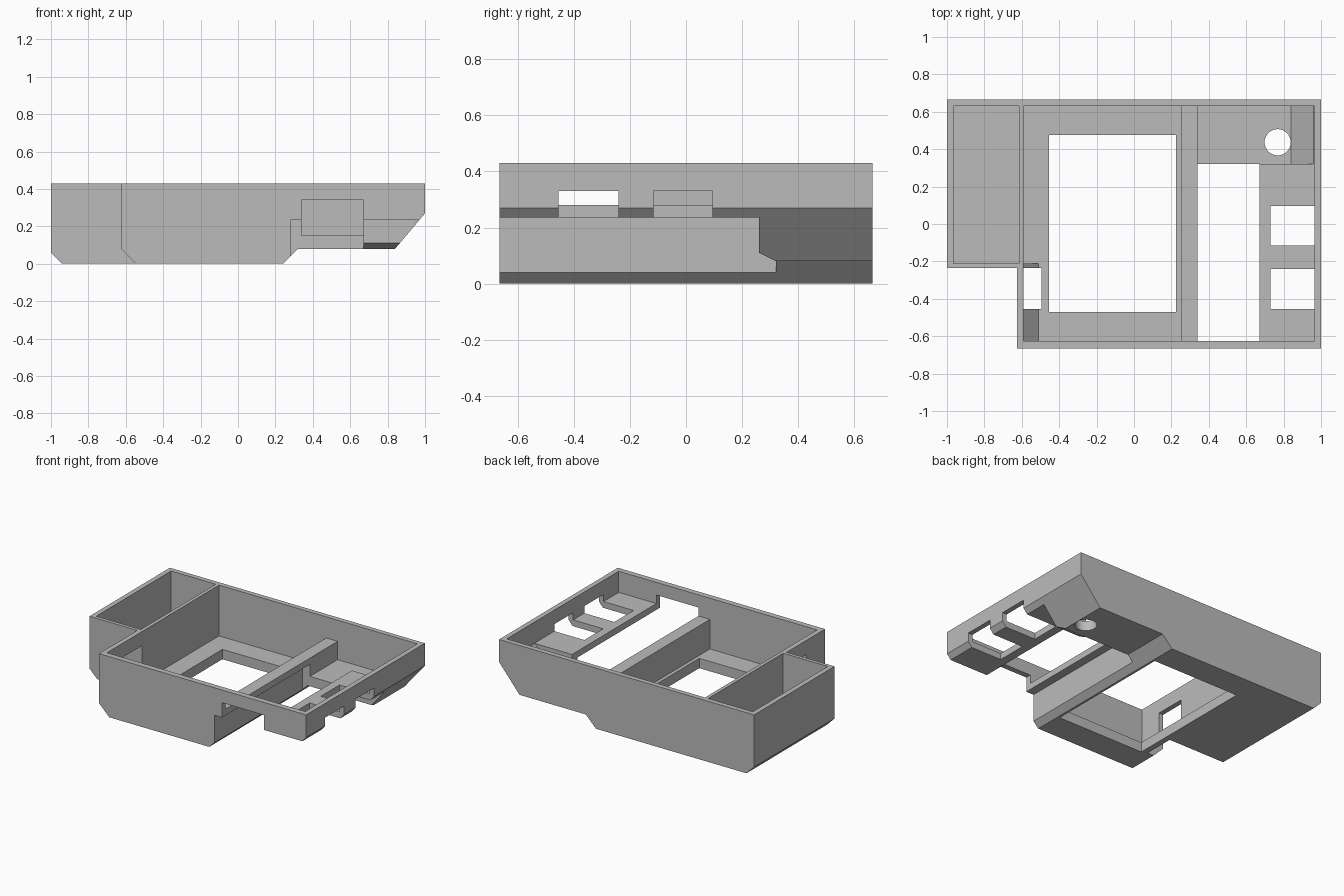
import bpy
import bmesh
import math

old = bpy.data.objects.get("Cube")
if old:
    bpy.data.objects.remove(old, do_unlink=True)

grey = bpy.data.materials.new("plain grey")
grey.use_nodes = True
colour = (0.5, 0.5, 0.5, 1)
grey.diffuse_color = colour
grey.node_tree.nodes["Principled BSDF"].inputs["Base Color"].default_value = colour


def prism(name, profile, start, end, axis="y"):
    """Extrude a profile: (x, z) along y, (y, z) along x, or (x, y) along z."""
    place = {"x": lambda a, b, d: (d, a, b),
             "y": lambda a, b, d: (a, d, b),
             "z": lambda a, b, d: (a, b, d)}[axis]
    bm = bmesh.new()
    rings = [[bm.verts.new(place(a, b, d)) for a, b in profile] for d in (start, end)]
    for ring in rings:
        bm.faces.new(ring)
    n = len(profile)
    for i in range(n):
        j = (i + 1) % n
        bm.faces.new((rings[0][i], rings[0][j], rings[1][j], rings[1][i]))
    bmesh.ops.recalc_face_normals(bm, faces=bm.faces)
    mesh = bpy.data.meshes.new(name)
    bm.to_mesh(mesh)
    bm.free()
    mesh.materials.append(grey)
    obj = bpy.data.objects.new(name, mesh)
    bpy.context.collection.objects.link(obj)
    return obj


def box(name, x, y, z):
    return prism(name, [(x[0], z[0]), (x[1], z[0]), (x[1], z[1]), (x[0], z[1])], *y)


LOW, HIGH = -0.1, 0.6          # overshoot below and above the tray
FRONT, BACK = -0.665, 0.665
INNER_FRONT, INNER_BACK = -0.625, 0.63
FLOOR, SHELF, UNDER = 0.07, 0.28, 0.235

# Solid tray with chamfered underside
tray = prism("tray_body", [(-1, 0.43), (-1, 0.06), (-0.94, 0), (0.24, 0), (0.32, 0.08),
                           (0.84, 0.08), (1, 0.27), (1, 0.43)], FRONT, BACK)

cutters = [
    # Front corner step beside the side bin
    prism("corner_step", [(-1.1, LOW), (-0.445, LOW), (-0.625, 0.08),
                          (-0.625, HIGH), (-1.1, HIGH)], -0.8, -0.235),
    # Side bin
    box("bin_cavity", (-0.965, -0.615), (-0.21, INNER_BACK), (FLOOR, HIGH)),
    # Main bay, with a sloped inner edge at the front
    prism("bay_front", [(-0.51, FLOOR), (0.25, FLOOR), (0.25, HIGH),
                        (-0.59, HIGH), (-0.59, 0.15)], INNER_FRONT, 0),
    box("bay_back", (-0.59, 0.25), (-0.21, INNER_BACK), (FLOOR, HIGH)),
    # Space above the rib and shelf
    box("upper_cavity", (0.1, 0.965), (INNER_FRONT, INNER_BACK), (SHELF, HIGH)),
    # Rear pocket with sloped end
    prism("rear_pocket", [(0.34, 0.15), (0.84, 0.15), (0.965, 0.285),
                          (0.965, HIGH), (0.34, HIGH)], 0.32, INNER_BACK),
    # Raised underside below the shelf
    prism("shelf_underside", [(-0.8, UNDER), (0.26, UNDER), (0.26, 0.11), (0.32, 0.08),
                              (0.32, LOW), (-0.8, LOW)], 0.28, 1.1, "x"),
    box("rib_underside", (0.28, 0.67), (-0.8, 0.32), (LOW, UNDER)),
    # Open slot, running out through the front wall
    box("slot", (0.34, 0.67), (-0.8, 0.32), (LOW, 0.34)),
    # Floor opening
    box("floor_opening", (-0.455, 0.225), (-0.47, 0.475), (LOW, 0.2)),
    # Side window
    box("side_window", (-0.65, -0.495), (-0.455, -0.235), (LOW, 0.33)),
    # Round hole in the rear pocket
    prism("round_hole", [(0.768 + 0.07 * math.cos(math.tau * i / 48),
                          0.437 + 0.07 * math.sin(math.tau * i / 48)) for i in range(48)],
          LOW, 0.2, "z"),
]
# Two notches through the shelf and end wall
for y in ((-0.455, -0.24), (-0.115, 0.095)):
    cutters.append(box("shelf_notch", (0.73, 1.1), y, (LOW, 0.33)))

# Cut every opening out of the tray
bpy.context.view_layer.objects.active = tray
for cutter in cutters:
    cutter.hide_render = True
    mod = tray.modifiers.new(cutter.name, "BOOLEAN")
    mod.operation = "DIFFERENCE"
    mod.solver = "EXACT"
    mod.object = cutter
    bpy.ops.object.modifier_apply(modifier=mod.name)
    bpy.data.objects.remove(cutter, do_unlink=True)
